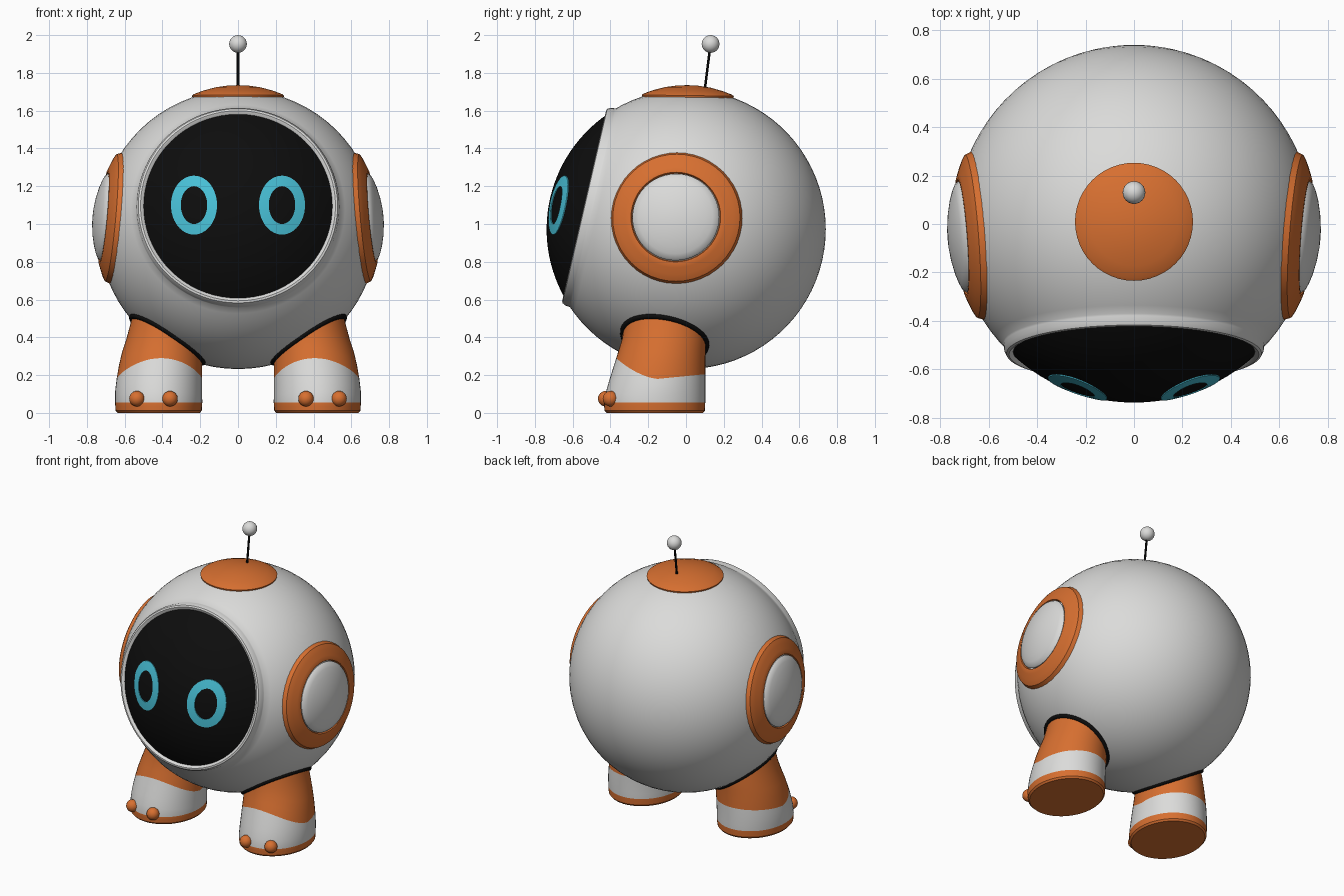
import bpy, bmesh, math
from mathutils import Vector

if "Cube" in bpy.data.objects:
    bpy.data.objects.remove(bpy.data.objects["Cube"])

C = Vector((0, 0, 0.972))   # centre of the ball body
R = 0.74                    # body radius


def material(name, rgb):
    m = bpy.data.materials.new(name)
    m.diffuse_color = (*rgb, 1)
    m.use_nodes = True
    m.node_tree.nodes["Principled BSDF"].inputs["Base Color"].default_value = m.diffuse_color
    return m


WHITE = material("shell white", (0.71, 0.71, 0.70))
ORANGE = material("orange", (0.68, 0.16, 0.03))
BLACK = material("black", (0.004, 0.004, 0.004))
CYAN = material("eye cyan", (0.065, 0.53, 0.68))


def loft(name, rows, mats, closed=False, caps=False, row_mats=None, angle=35):
    """Skin a list of point loops; row_mats gives a material index per strip."""
    bm = bmesh.new()
    loops = [[bm.verts.new(p) for p in row] for row in rows]
    n = len(rows[0])
    for i in range(len(rows) if closed else len(rows) - 1):
        a, b = loops[i], loops[(i + 1) % len(rows)]
        for j in range(n):
            k = (j + 1) % n
            f = bm.faces.new((a[j], a[k], b[k], b[j]))
            f.material_index = row_mats[i] if row_mats else 0
    if caps:
        for loop, idx in ((loops[0], 0), (loops[-1], -1)):
            f = bm.faces.new(loop)
            f.material_index = row_mats[idx] if row_mats else 0
    bmesh.ops.remove_doubles(bm, verts=bm.verts, dist=1e-5)
    bmesh.ops.recalc_face_normals(bm, faces=bm.faces)
    me = bpy.data.meshes.new(name)
    bm.to_mesh(me)
    bm.free()
    for m in mats:
        me.materials.append(m)
    ob = bpy.data.objects.new(name, me)
    bpy.context.collection.objects.link(ob)
    bpy.ops.object.select_all(action='DESELECT')
    ob.select_set(True)
    bpy.context.view_layer.objects.active = ob
    bpy.ops.object.shade_smooth_by_angle(angle=math.radians(angle))
    return ob


def spin(name, profile, axis, mat, segs=64, centre=C, closed=False):
    """Revolve (polar degrees, radius) points about an axis through centre."""
    q = Vector(axis).to_track_quat('Z', 'Y')
    rows = []
    for deg, r in profile:
        t = math.radians(deg)
        rows.append([centre + q @ Vector((r * math.sin(t) * math.cos(a),
                                          r * math.sin(t) * math.sin(a),
                                          r * math.cos(t)))
                     for a in (2 * math.pi * j / segs for j in range(segs))])
    return loft(name, rows, [mat], closed=closed)


def arc(a, b, n, r0, r1=None):
    r1 = r0 if r1 is None else r1
    return [(a + (b - a) * i / n, r0 + (r1 - r0) * i / n) for i in range(n + 1)]


# Ball body with the raised rim round the face, and the visor inside it
tilt = math.radians(13)
FACE = (0, -math.cos(tilt), math.sin(tilt))
rim = [(0, 0.69), (42.6, 0.69), (42.6, 0.742), (43.0, 0.757), (43.8, 0.762),
       (45.2, 0.756), (46.4, 0.744), (47, R)]
spin("body", rim + arc(50, 180, 30, R), FACE, WHITE, 72)
spin("visor", arc(0, 42.6, 14, 0.738) + [(42.6, 0.70), (0, 0.70)], FACE, BLACK, 72)

# Eye rings: thin plates curved over the visor
for side, s in (("left", -1), ("right", 1)):
    rows = []
    for k, r in ((0, .742), (.5, .742), (1, .742), (1, .735), (0, .735)):
        rx, rz = 0.07 + 0.052 * k, 0.10 + 0.056 * k
        row = []
        for j in range(48):
            a = 2 * math.pi * j / 48
            x, z = s * 0.233 + rx * math.cos(a), 1.10 + rz * math.sin(a)
            row.append((x, -math.sqrt(r * r - x * x - (z - C.z) ** 2), z))
        rows.append(row)
    loft(side + "_eye", rows, [CYAN], closed=True)

# Side pods: orange ring with a domed white disc
for side, s in (("left", -1), ("right", 1)):
    axis = (s * 0.99, -0.075, 0.09)
    spin(side + "_pod_ring",
         [(28.3, 0.72), (28.2, 0.738), (26.5, 0.757)] + arc(25, 19.3, 4, 0.759)
         + [(18.4, 0.755), (18.2, 0.72)], axis, ORANGE, 48, closed=True)
    spin(side + "_pod_disc",
         [(0, 0.774), (4, 0.773), (8, 0.771), (12, 0.768), (15, 0.764),
          (17, 0.759), (17.9, 0.75), (18, 0.71), (0, 0.71)], axis, WHITE, 48)

# Top cap, antenna rod and ball
spin("top_cap", [(0, 0.763), (4, 0.763), (9, 0.761), (14, 0.757), (18, 0.753),
                 (19, 0.749), (19.2, 0.72), (0, 0.72)], (0, 0.013, 1), ORANGE, 48)
base, tip = Vector((0, 0.098, 1.70)), Vector((0, 0.13, 1.954))
rod_q = (tip - base).to_track_quat('Z', 'Y')
loft("antenna_rod",
     [[p + rod_q @ Vector((.007 * math.cos(a), .007 * math.sin(a), 0))
       for a in (math.pi * j / 5 for j in range(10))] for p in (base, tip)],
     [BLACK], caps=True)
spin("antenna_ball", arc(0, 180, 14, 0.047), (0, 0, 1), WHITE, 24, Vector((0, 0.13, 1.953)))

# Leg shape: z, centre x, centre y, half width, half depth
LEG = [(0.0, .42, -.165, .218, .255), (.012, .42, -.166, .228, .266),
       (.055, .42, -.166, .231, .268), (.12, .42, -.160, .230, .262),
       (.20, .415, -.148, .225, .250), (.30, .405, -.132, .216, .234),
       (.40, .388, -.114, .200, .222), (.50, .372, -.108, .190, .215),
       (.60, .355, -.105, .182, .208)]


def leg_point(a, z, s):
    """Point on the leg at angle a (0 = front) and height z."""
    for lo, hi in zip(LEG, LEG[1:]):
        if z <= hi[0] + 1e-9:
            break
    t = (z - lo[0]) / (hi[0] - lo[0])
    cx, cy, rx, ry = (u + (v - u) * t for u, v in zip(lo[1:], hi[1:]))
    return Vector((s * (cx + rx * math.sin(a)), cy - ry * math.cos(a), z))


def band_height(a):
    """Wavy line between the white foot and the orange leg."""
    c = math.cos(a)
    return 0.18 + 0.11 * max(0, c) ** 1.5 + 0.025 * max(0, -c)


N = 48
ANGLES = [2 * math.pi * j / N for j in range(N)]
for side, s in (("left", -1), ("right", 1)):
    # Orange sole, white foot, orange upper leg
    rows = [[leg_point(a, z, s) for a in ANGLES] for z in (0, .012, .035, .055)]
    for i in range(1, 5):
        rows.append([leg_point(a, .055 + (band_height(a) - .055) * i / 4, s) for a in ANGLES])
    for i in range(1, 7):
        rows.append([leg_point(a, band_height(a) + (.6 - band_height(a)) * i / 6, s)
                     for a in ANGLES])
    loft(side + "_leg", rows, [ORANGE, WHITE], caps=True,
         row_mats=[0] * 3 + [1] * 4 + [0] * 6)

    # Black collar where the leg enters the body
    section = [[] for _ in range(8)]
    for a in ANGLES:
        lo, hi = 0.1, 0.6
        for _ in range(24):
            mid = (lo + hi) / 2
            if (leg_point(a, mid, s) - C).length > R:
                lo = mid
            else:
                hi = mid
        p = leg_point(a, lo, s)
        out = Vector((s * math.sin(a), -math.cos(a), 0))
        up = (p - C).normalized()
        out = (out - up * out.dot(up)).normalized()
        for k in range(8):
            b = math.pi * k / 4
            section[k].append(p + out * (.003 + .015 * math.cos(b)) + up * .013 * math.sin(b))
    loft(side + "_collar", section, [BLACK], closed=True, angle=60)

    # Two toe knobs
    for label, x, y in (("inner", .36, -.425), ("outer", .535, -.40)):
        spin(f"{side}_{label}_toe", arc(0, 180, 12, 0.041), (0, 0, 1), ORANGE, 20,
             Vector((s * x, y, 0.075)))
